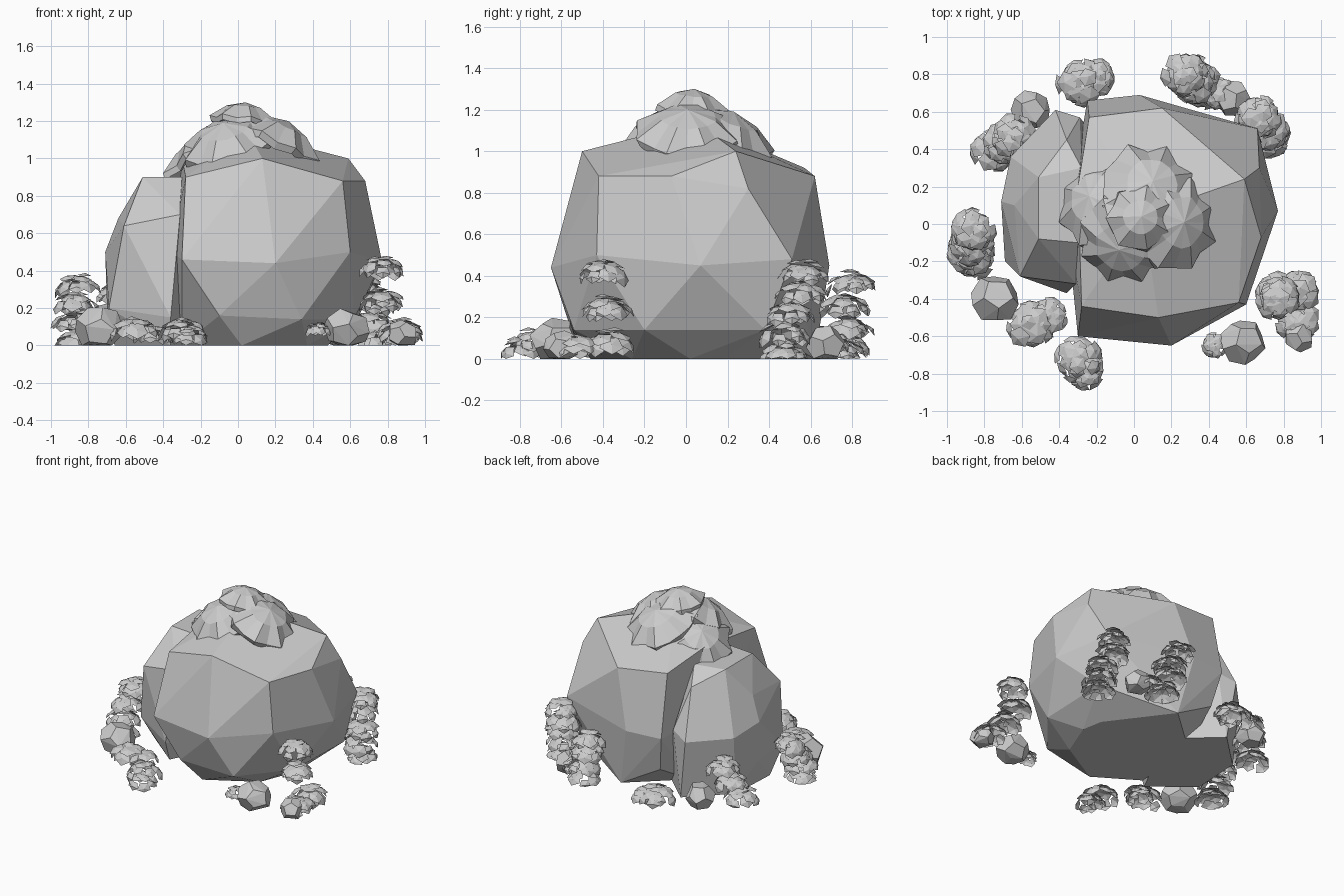
import bpy, bmesh, random
from math import sin, cos, pi, radians
from mathutils import Vector, Matrix

cube = bpy.data.objects.get("Cube")
if cube:
    bpy.data.objects.remove(cube, do_unlink=True)

rng = random.Random(4)
grey = bpy.data.materials.new("stone_grey")
grey.use_nodes = True
colour = (0.6, 0.6, 0.6, 1)
grey.diffuse_color = colour
grey.node_tree.nodes["Principled BSDF"].inputs["Base Color"].default_value = colour


def finish(bm, name):
    for v in bm.verts:
        v.co.z = max(v.co.z, 0)
    mesh = bpy.data.meshes.new(name)
    bm.to_mesh(mesh)
    bm.free()
    mesh.materials.append(grey)
    obj = bpy.data.objects.new(name, mesh)
    bpy.context.collection.objects.link(obj)


def hull_rock(name, points):
    """Faceted stone wrapped around its corner points."""
    bm = bmesh.new()
    for p in points:
        bm.verts.new(p)
    bmesh.ops.convex_hull(bm, input=bm.verts)
    loose = [v for v in bm.verts if not v.link_faces]
    bmesh.ops.delete(bm, geom=loose, context='VERTS')
    bmesh.ops.dissolve_limit(bm, angle_limit=radians(4), verts=bm.verts, edges=bm.edges)
    bmesh.ops.recalc_face_normals(bm, faces=bm.faces)
    finish(bm, name)


def pebble(name, x, y, r):
    """Small many-sided stone with a flat foot."""
    bm = bmesh.new()
    bmesh.ops.create_icosphere(bm, subdivisions=1, radius=r * 1.3)
    turn = Matrix.Rotation(rng.uniform(0, pi), 3, 'Z') @ Matrix.Rotation(rng.uniform(0, pi), 3, 'X')
    pts = [turn @ f.calc_center_median() * rng.uniform(0.92, 1.06) for f in bm.faces]
    bm.free()
    hull_rock(name, [(x + p.x, y + p.y, max(p.z * 0.92 + r * 0.7, 0)) for p in pts])


def moss_cap(name, centre, r, drop, lean, lobes):
    """Faceted dome with a toothed rim and a thin edge, leaning away from the middle."""
    bm = bmesh.new()
    n = lobes * 2
    rings = []
    for scale, down, wave in ((0.55, 0.28, 0.02), (1, 0.95, 0.07), (0.97, 1.25, 0.07)):
        ring = []
        for i in range(n):
            a = 2 * pi * i / n
            side = 1 if i % 2 else -1
            rr = r * scale * (1 + wave * side) * rng.uniform(0.95, 1.05)
            ring.append(bm.verts.new((rr * cos(a), rr * sin(a), -drop * (down - wave * side))))
        rings.append(ring)
    top = bm.verts.new((0, 0, 0))
    under = bm.verts.new((0, 0, -drop * 0.9))
    for i in range(n):
        j = (i + 1) % n
        bm.faces.new((top, rings[0][i], rings[0][j]))
        for a, b in zip(rings, rings[1:]):
            bm.faces.new((a[i], b[i], b[j], a[j]))
        bm.faces.new((under, rings[-1][j], rings[-1][i]))
    c = Vector(centre)
    axis = Vector((-c.y, c.x, 0))
    bm.transform(Matrix.Translation(c) @ Matrix.Rotation(radians(lean), 4, axis))
    finish(bm, name)


def add_rosette(bm, centre, r):
    """Umbrella of overlapping leaves shingled over a dome, tips lifted."""
    for polar, count in ((12, 3), (45, 6), (78, 8)):
        spin = rng.uniform(0, pi)
        for k in range(count):
            th = radians(polar + rng.uniform(-12, 12))
            az = spin + 2 * pi * (k + rng.uniform(-0.2, 0.2)) / count
            turn = Matrix.Rotation(az, 3, 'Z') @ Matrix.Rotation(th, 3, 'Y')
            size = 0.4 * rng.uniform(0.8, 1.2)
            lift = rng.uniform(0.66, 0.92)
            leaf = [Vector((0, 0, lift + 0.15))]
            for m in range(5):
                a = 2 * pi * m / 5
                p = Vector((size * cos(a), size * sin(a), lift))
                p.z += 0.25 * p.x
                leaf.append(p)
            verts = []
            for p in leaf:
                q = turn @ p
                q.z *= 0.8
                verts.append(bm.verts.new(Vector(centre) + q * r))
            for m in range(5):
                bm.faces.new((verts[0], verts[1 + m], verts[1 + (m + 1) % 5]))


def shrub(name, tiers):
    """Stack of rosettes, each given as x, y, top height and radius."""
    bm = bmesh.new()
    for x, y, top, r in tiers:
        add_rosette(bm, (x, y, top - 0.8 * r), r)
    finish(bm, name)


def tower(name, x, y, top, dx, dy):
    """Tall shrub whose tiers step sideways as they climb."""
    count = round(top / 0.1)
    steps = [k / (count - 1) - 0.5 for k in range(count)]
    shrub(name, [(x + dx * s + rng.uniform(-0.02, 0.02), y + dy * s + rng.uniform(-0.02, 0.02),
                  top * (k + 1) / count, 0.125) for k, s in enumerate(steps)])


# Main boulder: foot, belly, shoulder and crown corners
hull_rock("main_boulder", [
    (.02, -.46, 0), (.37, -.26, 0), (.48, .02, 0), (.45, .18, 0), (.12, .62, 0), (-.25, .29, 0), (-.3, -.26, 0),
    (-.1, -.56, .16), (.34, -.54, .14), (.62, -.2, .14), (.64, .38, .14), (-.2, .6, .18),
    (-.3, -.6, .46), (.2, -.65, .44), (.6, -.43, .5), (.77, .07, .45), (.66, .51, .48),
    (.03, .69, .45), (-.25, .66, .45), (-.36, 0, .5),
    (-.28, -.44, .9), (.13, -.5, 1), (.56, -.42, .88), (.68, -.07, .88), (.67, .3, .82),
    (.59, .24, 1), (.15, .62, .88), (-.24, .57, .92), (-.3, .2, 1), (.05, .05, 1.14)])

# Lower boulder leaning on its right side
hull_rock("side_boulder", [
    (-.66, -.08, 0), (-.64, .31, 0), (-.36, .58, 0), (-.1, .34, 0), (-.36, -.32, 0), (-.2, 0, 0),
    (-.7, .12, .2), (-.71, .12, .5), (-.61, -.28, .64), (-.36, -.37, .15), (-.31, -.32, .7), (-.69, -.2, .2),
    (-.66, .36, .45), (-.42, .61, .45), (-.29, .57, .5), (-.51, -.08, .9), (-.51, .25, .9),
    (-.64, .1, .68), (-.36, .45, .8), (-.3, -.1, .9), (-.28, .3, .9)])

# Moss caps on the crown
moss_cap("moss_top", (.04, .04, 1.3), .17, .1, 8, 7)
moss_cap("moss_front", (-.08, -.14, 1.19), .25, .13, 28, 8)
moss_cap("moss_left", (.27, .01, 1.2), .25, .13, 27, 8)
moss_cap("moss_back", (.1, .23, 1.19), .25, .13, 25, 8)
moss_cap("moss_right", (-.24, .15, 1.09), .24, .12, 34, 8)

# Tall shrubs
tower("shrub_back", .32, .77, .43, -.08, .06)
tower("shrub_back_left", .69, .51, .48, -.08, .1)
tower("shrub_back_right", -.7, .42, .34, .1, .08)
tower("shrub_right", -.87, -.12, .39, -.02, .14)
shrub("shrub_left", [(.77, -.4, .49, .125), (.77, -.38, .31, .125), (.87, -.37, .15, .13), (.87, -.52, .13, .125)])

# Low shrubs
shrub("low_shrub_back", [(-.28, .76, .15, .135), (-.2, .78, .12, .11)])
shrub("low_shrub_back_left", [(.45, .7, .14, .1)])
shrub("low_shrub_front_right", [(-.55, -.54, .16, .13), (-.46, -.5, .12, .11)])
shrub("low_shrub_front", [(-.3, -.72, .16, .13), (-.26, -.79, .11, .11)])
shrub("low_shrub_front_left", [(.43, -.65, .13, .075)])

# Pebbles around the foot
for name, x, y, r in (("front_left", .58, -.63, .12), ("left", .88, -.6, .085), ("right", -.74, -.4, .13),
                      ("back_right", -.55, .61, .105), ("back_left", .53, .67, .1)):
    pebble("pebble_" + name, x, y, r)
